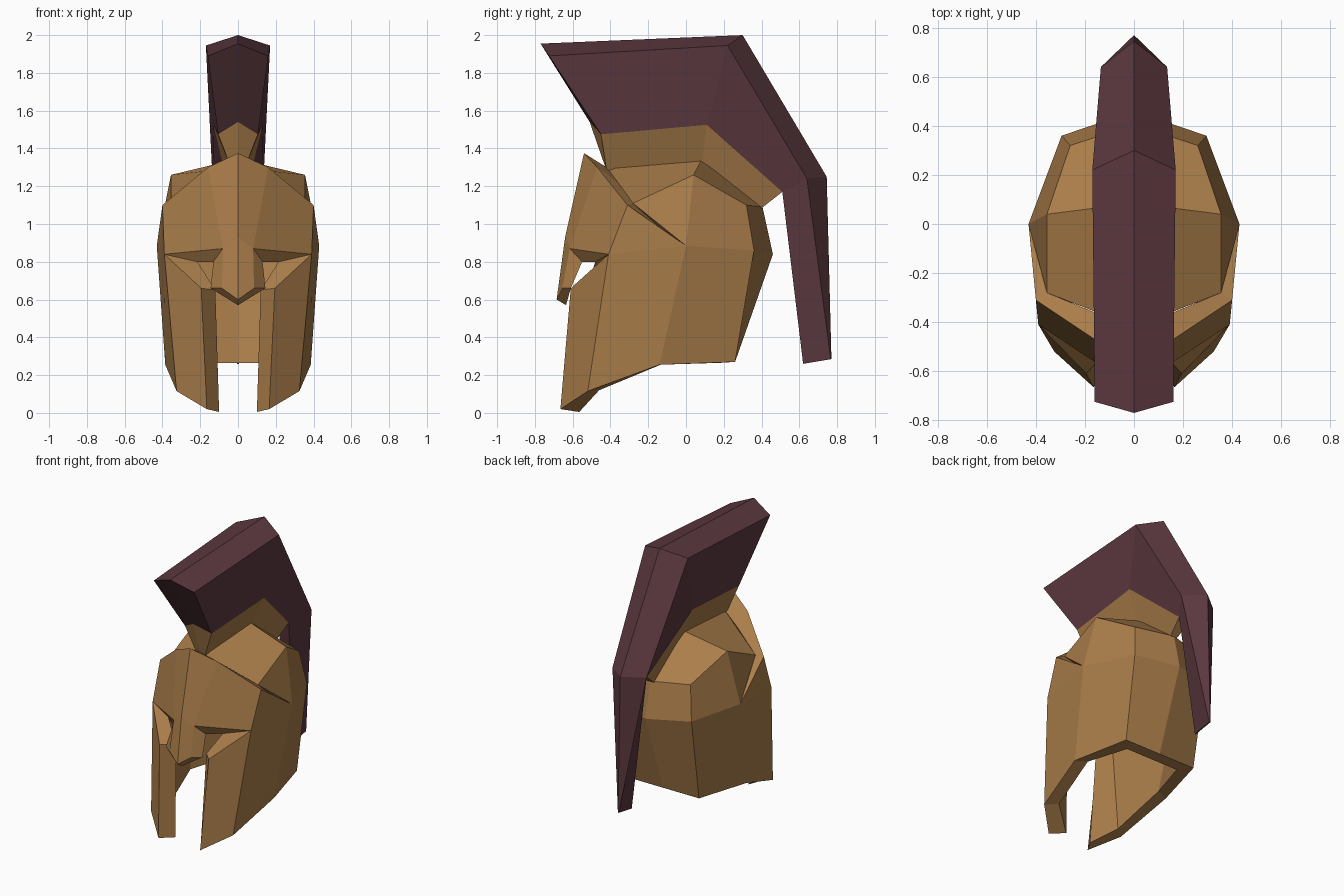
import bpy, bmesh
from mathutils import Vector

if "Cube" in bpy.data.objects:
    bpy.data.objects.remove(bpy.data.objects["Cube"])


def material(name, color):
    m = bpy.data.materials.new(name)
    m.diffuse_color = color
    m.use_nodes = True
    m.node_tree.nodes["Principled BSDF"].inputs["Base Color"].default_value = m.diffuse_color
    return m


bronze = material("bronze", (0.40, 0.205, 0.068, 1))
plume = material("plume", (0.105, 0.04, 0.05, 1))


def mirrored(name, pts, faces, mat, thickness=0, core=None):
    """Build the right half, mirror it over x = 0, optionally give it thickness."""
    bm = bmesh.new()
    for side in (1, -1):
        vs = {k: bm.verts.new((side * p[0], p[1], p[2])) for k, p in pts.items()}
        for f in faces:
            bm.faces.new([vs[k] for k in f])
    bmesh.ops.remove_doubles(bm, verts=bm.verts[:], dist=0.0005)
    if core is None:
        bmesh.ops.recalc_face_normals(bm, faces=bm.faces[:])
    else:
        # open shells: point every face away from the core
        bm.normal_update()
        for f in bm.faces:
            if f.normal.dot(f.calc_center_median() - Vector(core)) < 0:
                f.normal_flip()
    me = bpy.data.meshes.new(name)
    bm.to_mesh(me)
    bm.free()
    me.materials.append(mat)
    ob = bpy.data.objects.new(name, me)
    bpy.context.collection.objects.link(ob)
    if thickness:
        s = ob.modifiers.new("thickness", 'SOLIDIFY')
        s.thickness = thickness
        s.offset = -1
    return ob


def loft(name, sections, mat):
    """Half sections (inner middle, inner side, outer side, outer middle) joined in a row."""
    pts = {(i, j): p for i, s in enumerate(sections) for j, p in enumerate(s)}
    n = len(sections)
    faces = [[(i, j), (i, j + 1), (i + 1, j + 1), (i + 1, j)]
             for i in range(n - 1) for j in range(3)]
    faces += [[(i, j) for j in range(4)] for i in (0, n - 1)]
    return mirrored(name, pts, faces, mat)


# Face guard, cheeks and neck guard: outer points, and inner points in capitals
outer = dict(
    a=(0, -.54, 1.375), b=(.16, -.47, 1.30), c=(.40, -.31, 1.10), d=(.43, 0, .885),
    e=(.39, -.41, .84), f=(.08, -.615, .87), g=(0, -.64, .93), h=(0, -.685, .60),
    i=(.085, -.655, .66), j=(.195, -.61, .66), k=(.165, -.665, .02), l=(.325, -.52, .115),
    m=(.385, -.14, .255), n=(.285, .26, .27), o=(0, .26, .27), p=(.295, .36, .86),
    q=(0, .46, .84))
inner = dict(
    A=(0, -.42, 1.30), B=(.16, -.36, 1.22), C=(.355, -.28, 1.11), D=(.35, 0, .885),
    E=(.215, -.48, .80), F=(.13, -.55, .80), G=(0, -.56, .86), H=(0, -.635, .57),
    I=(.145, -.61, .66), J=(.12, -.53, .65), K=(.10, -.565, .005), L=(.25, -.46, .12),
    M=(.30, -.11, .265), N=(.21, .18, .265), O=(0, .18, .265), P=(.22, .28, .86),
    Q=(0, .36, .84))
skin = ["abfg", "bcef", "gfih", "cde", "edml", "elkj", "dpnm", "pqon"]
rim = [x + y + y.upper() + x.upper()
       for path in ("hifejklmno", "abcdpq") for x, y in zip(path, path[1:])]
mirrored("face_and_neck_guard", {**outer, **inner},
         skin + [f.upper() for f in skin] + rim, bronze)

# Skull dome set behind the raised brow rim
dome = dict(
    u=inner["A"], t=inner["C"], s=(.355, .04, 1.26), v=(0, .085, 1.345),
    r=(.26, .32, 1.10), w=(0, .405, 1.09), d=outer["d"], p=outer["p"], q=outer["q"])
mirrored("skull_dome", dome, ["utsv", "tds", "sdpr", "vsrw", "rpqw"],
         bronze, 0.05, (0, 0, .8))

# Crest holder, flaring upward from the dome
loft("crest_holder", [
    [(0, -.42, 1.28), (.03, -.42, 1.28), (.105, -.45, 1.475), (0, -.51, 1.54)],
    [(0, .08, 1.30), (.035, .08, 1.30), (.13, .11, 1.525), (0, .11, 1.525)],
    [(0, .395, 1.08), (.025, .395, 1.08), (.045, .51, 1.17), (0, .51, 1.17)]], bronze)

# Crest plume, tapering to a thin tail
loft("crest_plume", [
    [(0, -.51, 1.54), (.105, -.45, 1.475), (.16, -.725, 1.89), (0, -.77, 1.955)],
    [(0, .11, 1.525), (.13, .11, 1.525), (.17, .22, 1.945), (0, .30, 2.0)],
    [(0, .51, 1.17), (.045, .51, 1.17), (.135, .64, 1.24), (0, .745, 1.25)],
    [(0, .62, .26), (.004, .62, .26), (.004, .766, .285), (0, .77, .285)]], plume)
